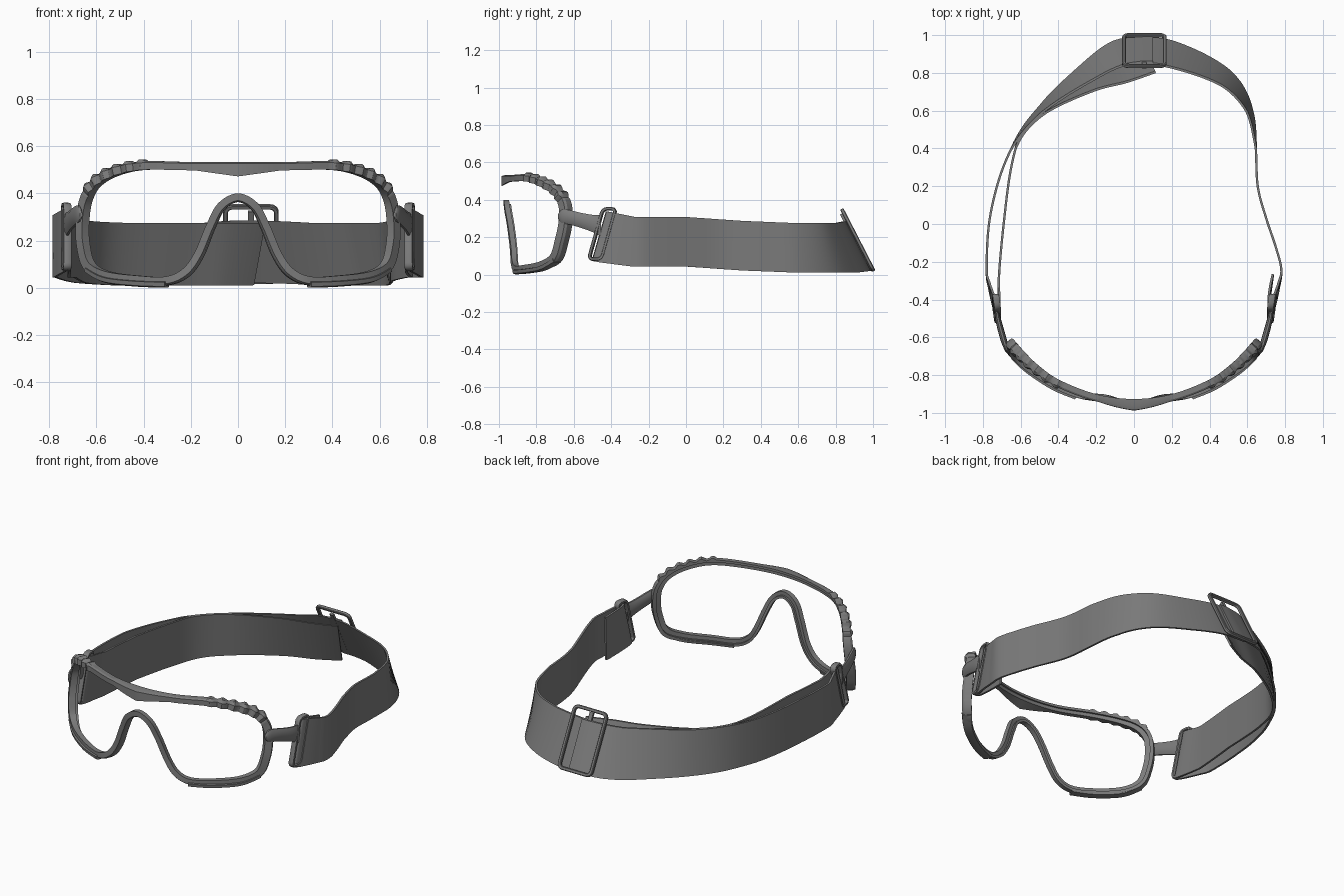
import bpy, bmesh
from math import sin, cos, pi, radians, hypot
from mathutils import Vector

if "Cube" in bpy.data.objects:
    bpy.data.objects.remove(bpy.data.objects["Cube"])

grey = bpy.data.materials.new("dark_grey")
grey.use_nodes = True
grey.diffuse_color = (0.2, 0.2, 0.2, 1)
grey.node_tree.nodes["Principled BSDF"].inputs["Base Color"].default_value = grey.diffuse_color


def loft(name, rings, closed=False):
    """Skin a list of equal-sized point rings, capping open ends."""
    bm = bmesh.new()
    vs = [[bm.verts.new(p) for p in r] for r in rings]
    n = len(vs[0])
    for i in range(len(vs) if closed else len(vs) - 1):
        a, b = vs[i], vs[(i + 1) % len(vs)]
        for k in range(n):
            bm.faces.new((a[k], a[(k + 1) % n], b[(k + 1) % n], b[k]))
    if not closed:
        bm.faces.new(vs[0])
        bm.faces.new(vs[-1])
    bmesh.ops.recalc_face_normals(bm, faces=bm.faces)
    me = bpy.data.meshes.new(name)
    bm.to_mesh(me)
    bm.free()
    me.materials.append(grey)
    me.shade_smooth()
    me.set_sharp_from_angle(angle=radians(32))
    ob = bpy.data.objects.new(name, me)
    bpy.context.collection.objects.link(ob)
    return ob


def spline(pts, steps, closed=False):
    """Catmull-Rom samples through points of any dimension."""
    n, out = len(pts), []
    get = lambda i: pts[i % n] if closed else pts[max(0, min(n - 1, i))]
    for i in range(n if closed else n - 1):
        for s in range(steps):
            t = s / steps
            out.append(tuple(
                b + t / 2 * (c - a + t * (2 * a - 5 * b + 4 * c - d + t * (3 * b - a - 3 * c + d)))
                for a, b, c, d in zip(get(i - 1), get(i), get(i + 1), get(i + 2))))
    return out if closed else out + [tuple(pts[-1])]


def sweep(name, pts, section, depth, closed):
    """Sweep section(p) of (outward, forward) offsets; depth(p) is forward."""
    P, rings = [Vector(p[:3]) for p in pts], []
    n = len(P)
    for i, p in enumerate(P):
        a = P[(i - 1) % n] if closed else P[max(i - 1, 0)]
        b = P[(i + 1) % n] if closed else P[min(i + 1, n - 1)]
        d = depth(p)
        out = d.cross((b - a).normalized()).normalized()
        rings.append([p + out * u + d * v for u, v in section(pts[i])])
    return loft(name, rings, closed)


def lerp(keys, y):
    for (a, u), (b, v) in zip(keys, keys[1:]):
        if y <= b:
            return u + (v - u) * max(0, (y - a) / (b - a))
    return keys[-1][1]


# Lens frame: centre line of one half as x, y, z, section scale
half = [(0, -.945, .515, .85), (.2, -.92, .515, .85), (.4, -.845, .517, .9), (.52, -.765, .492, 1),
        (.6, -.69, .445, 1.1), (.64, -.648, .375, 1.2), (.655, -.645, .28, 1.25),
        (.652, -.665, .18, 1.25), (.625, -.695, .09, 1.2), (.55, -.765, .05, 1),
        (.42, -.85, .034, .9), (.3, -.9, .03, .9), (.22, -.915, .065, .9), (.165, -.92, .14, .9),
        (.115, -.935, .26, .9), (.07, -.95, .345, .9), (0, -.955, .382, .9)]
loop = half + [(-x, y, z, s) for x, y, z, s in half[-2:0:-1]]


def wrap_normal(p):
    a = p.x / .6 * pi / 4
    return Vector((sin(a), -cos(a), 0))


def frame_section(p):
    x, y, z, s = p
    top = z > .4 and y < -.6
    brow = max(0, 1 - abs(x) / .18) if z > .45 else 0
    grip = 0
    if top and abs(x) > .39:
        grip = .007 * (sin((abs(x) - .39 + (.517 - z)) * 100) + .4)
    f = .022 * s + grip
    o = .021 * s + grip
    return [(-.02 * s - .026 * brow, f + .024 * brow), (.014 * s, f + .022 * brow),
            (o, f * .5 + .01 * brow), (o, -.022 * s), (.004 * s, -.022 * s),
            (.004 * s, -.01 * s), (-.02 * s, -.01 * s)]


# The front loop runs clockwise, so its outward side is depth x tangent reversed
sweep("lens_frame", spline(loop, 12, True),
      lambda p: [(-u, v) for u, v in frame_section(p)] if OUT < 0 else frame_section(p),
      wrap_normal, True) if (OUT := (1 if wrap_normal(Vector((0, 0, 0))).cross(
          Vector((1, 0, 0))).z > 0 else -1)) else None

# Lower guards under each lens
for side, label in ((1, "left"), (-1, "right")):
    rows = [(side * x, y, z) for x, y, z, s in half[8:12]]
    fat = lambda p: [(OUT * side * u, v) for u, v in
                     ((.004, .02), (.006, .031), (.024, .028), (.029, .012), (.027, -.02), (.01, -.024))]
    sweep(label + "_lower_guard", spline(rows, 8), fat, wrap_normal, False)


def ring(name, centre, across, up, w, h, thick, bar):
    """Rounded rectangular loop lying in the across/up plane."""
    normal = across.cross(up).normalized()
    r, pts = bar * 1.3, []
    for k, (sx, sy) in enumerate(((1, 1), (-1, 1), (-1, -1), (1, -1))):
        for j in range(5):
            a = (k + j / 4) * pi / 2
            pts.append(centre + across * (sx * (w / 2 - r) + r * cos(a))
                       + up * (sy * (h / 2 - r) + r * sin(a)))
    b, t = bar / 2, thick / 2
    box = [(-b, -t * .6), (-b * .6, -t), (b * .6, -t), (b, -t * .6),
           (b, t * .6), (b * .6, t), (-b * .6, t), (-b, t * .6)]
    return sweep(name, pts, lambda p: box, lambda p: normal, True)


# Rear slider buckle, tilted with the strap, with its centre bar
up = Vector((0, -.17, .33)).normalized()
centre = Vector((.055, .918, .185))
across = Vector((1, 0, 0))
ring("rear_buckle", centre, across, up, .215, .355, .02, .02)
back = across.cross(up).normalized()
loft("buckle_bar", [[centre + up * s + across * u + back * v
                     for u, v in ((-.012, .008), (.012, .008), (.012, .022), (-.012, .022))]
                    for s in (-.165, .165)])

# Side clips: slotted loop and a tapered arm into the frame
arm_rows = [(.664, -.685, .3, .32, .012), (.674, -.665, .275, .35, .024), (.688, -.62, .265, .346, .034),
            (.705, -.56, .247, .332, .034), (.72, -.5, .225, .322, .03), (.728, -.455, .2, .32, .022)]
for side, label in ((1, "left"), (-1, "right")):
    rings = []
    for x, y, lo, hi, t in spline(arm_rows, 4):
        rings.append([(side * (x + t / 2 * cos(k * pi / 5)), y,
                       (lo + hi) / 2 + (hi - lo) / 2 * sin(k * pi / 5)) for k in range(10)])
    loft(label + "_clip_arm", rings)
    ring(label + "_clip_loop", Vector((side * .727, -.447, .217)), Vector((side * .15, 1, 0)).normalized(),
         Vector((0, .27, .96)).normalized(), .07, .28, .034, .018)

# Strap height, lean and end slant vary along the length
LOW = ((-.5, .08), (-.42, .065), (-.28, .043), (0, .043), (.3, .022), (.6, .01), (.85, .01), (.95, .025))
LEAN = ((.4, 0), (.6, .03), (.75, .08), (.9, .135))
SLANT = ((-.42, .038), (-.25, 0))


def strap(name, rows):
    pts, rings = spline(rows, 8), []
    for i, (x, y) in enumerate(pts):
        a, b = pts[max(i - 1, 0)], pts[min(i + 1, len(pts) - 1)]
        n = Vector((b[1] - a[1], a[0] - b[0], 0)).normalized()
        out = n if n.dot(Vector((x, y, 0))) > 0 else -n
        tilt = out * lerp(LEAN, y) / 2 + Vector((0, -lerp(SLANT, y), 0))
        low = Vector((x, y, lerp(LOW, y)))
        high = low + Vector((0, 0, .265)) - tilt
        low = low + tilt
        rings.append([low - n * .006, low + n * .006, high + n * .006, high - n * .006])
    return loft(name, rings)


fold = [(.78, -.24), (.765, -.33), (.74, -.42), (.727, -.457), (.713, -.44)]
strap("left_strap", [(.02, .918), (.17, .905), (.38, .83), (.52, .74), (.61, .6), (.643, .42), (.655, .2),
                     (.7, .03), (.75, -.12)] + fold + [(.72, -.36), (.735, -.27)])
strap("right_strap", [(.1, .925), (.02, .922), (-.1, .895), (-.25, .8), (-.45, .645), (-.6, .48), (-.7, .28),
                      (-.765, .02)] + [(-x, y) for x, y in fold]
      + [(-.715, -.28), (-.69, 0), (-.65, .3), (-.59, .48), (-.45, .62), (-.22, .745), (-.05, .8), (.09, .86)])
